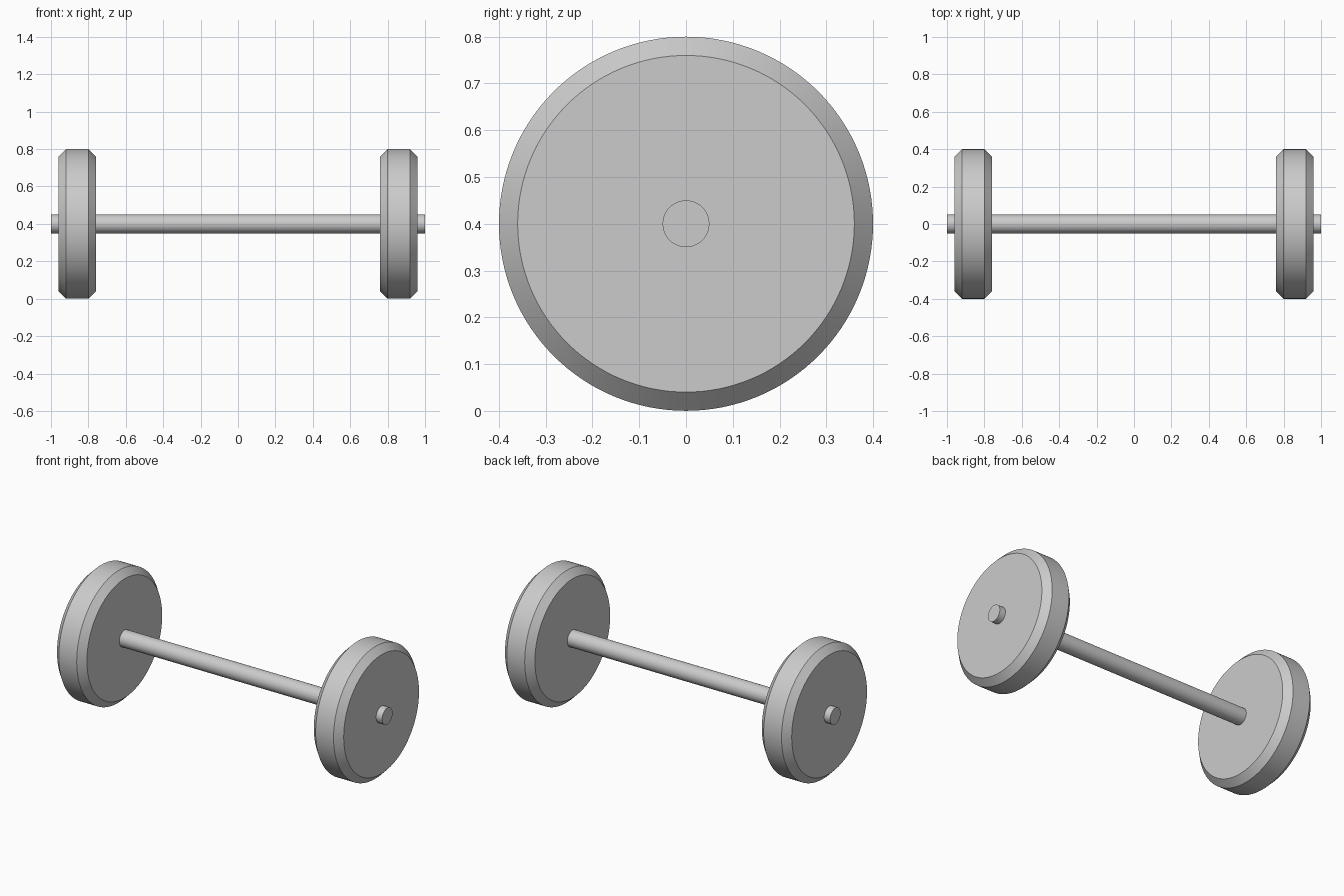
import bpy
import bmesh
from math import pi, radians
from mathutils import Matrix

default = bpy.data.objects.get("Cube")
if default:
    bpy.data.objects.remove(default, do_unlink=True)

AXLE_HEIGHT = 0.4

# One plain grey for every part
grey = bpy.data.materials.new("light_grey")
grey.use_nodes = True
colour = (0.6, 0.6, 0.6, 1)
grey.diffuse_color = colour
grey.node_tree.nodes["Principled BSDF"].inputs["Base Color"].default_value = colour


def disc(name, radius, width, x, segments, chamfer=0):
    """Cylinder lying along x, with optional chamfered rims."""
    bm = bmesh.new()
    bmesh.ops.create_cone(bm, cap_ends=True, segments=segments, radius1=radius,
                          radius2=radius, depth=width,
                          matrix=Matrix.Rotation(pi / 2, 4, "Y"))
    if chamfer:
        rims = [e for e in bm.edges if e.calc_face_angle() > radians(60)]
        bmesh.ops.bevel(bm, geom=rims, offset=chamfer, segments=1,
                        affect="EDGES", profile=0.5)
    mesh = bpy.data.meshes.new(name)
    bm.to_mesh(mesh)
    bm.free()
    mesh.materials.append(grey)
    obj = bpy.data.objects.new(name, mesh)
    obj.location = (x, 0, AXLE_HEIGHT)
    bpy.context.collection.objects.link(obj)
    bpy.ops.object.select_all(action="DESELECT")
    obj.select_set(True)
    bpy.context.view_layer.objects.active = obj
    bpy.ops.object.shade_smooth_by_angle(angle=radians(30))
    return obj


# Axle running through both wheels
disc("axle", 0.05, 2.0, 0, 64)

# Chamfered wheels
for side, sign in (("left", 1), ("right", -1)):
    disc(side + "_wheel", 0.4, 0.2, sign * 0.86, 128, chamfer=0.04)
